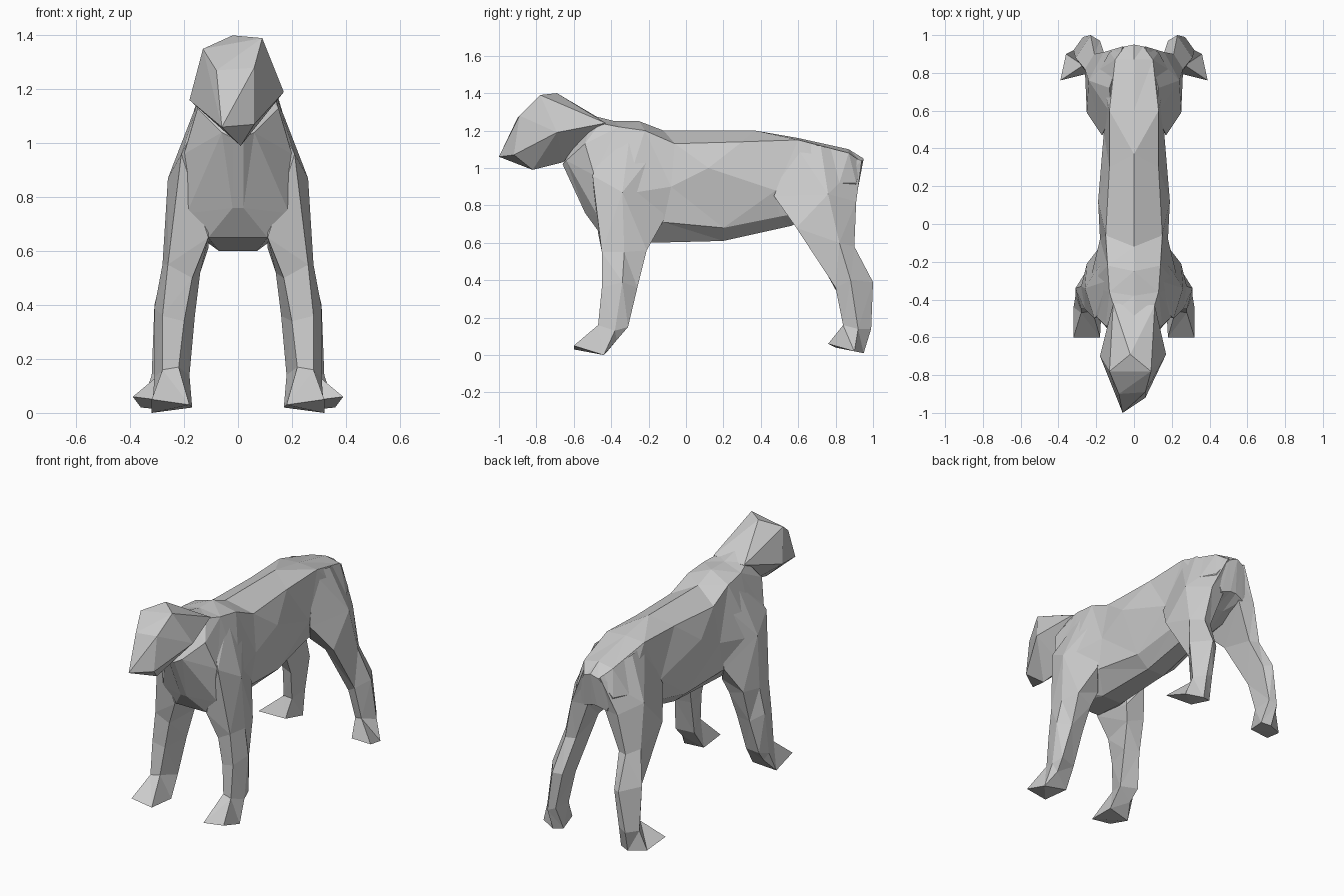
import bpy
import bmesh

# Remove the default object
default = bpy.data.objects.get("Cube")
if default:
    bpy.data.objects.remove(default, do_unlink=True)

# Single flat colour
grey = bpy.data.materials.new("plain_grey")
grey.use_nodes = True
colour = (.6, .6, .6, 1)
grey.diffuse_color = colour
grey.node_tree.nodes["Principled BSDF"].inputs["Base Color"].default_value = colour


def finish(name, bm):
    """Turn a bmesh into a flat shaded, triangulated object."""
    bmesh.ops.triangulate(bm, faces=bm.faces[:])
    bmesh.ops.recalc_face_normals(bm, faces=bm.faces[:])
    mesh = bpy.data.meshes.new(name)
    bm.to_mesh(mesh)
    bm.free()
    mesh.materials.append(grey)
    part = bpy.data.objects.new(name, mesh)
    bpy.context.scene.collection.objects.link(part)
    return part


def loft(name, rings, side=1):
    """Skin a list of equal-sized point rings and cap both ends."""
    bm = bmesh.new()
    loops = [[bm.verts.new((side * x, y, z)) for x, y, z in ring] for ring in rings]
    count = len(loops[0])
    for current, following in zip(loops, loops[1:]):
        for i in range(count):
            j = (i + 1) % count
            bm.faces.new((current[i], current[j], following[j], following[i]))
    bm.faces.new(loops[0])
    bm.faces.new(loops[-1])
    return finish(name, bm)


def hull(name, points):
    """Wrap a faceted convex skin around a few landmark points."""
    bm = bmesh.new()
    verts = [bm.verts.new(point) for point in points]
    result = bmesh.ops.convex_hull(bm, input=verts)
    unused = {v for v in result["geom_interior"] if isinstance(v, bmesh.types.BMVert)}
    bmesh.ops.delete(bm, geom=list(unused), context="VERTS")
    return finish(name, bm)


def mirrored_ring(half):
    """Complete a half ring that starts on the spine; the belly stays flat."""
    return half + [(-x, y, z) for x, y, z in reversed(half[1:])]


# Torso: half rings from spine to belly, neck to rump
neck = [(0, -.5, 1.28), (.1, -.46, 1.24), (.15, -.54, 1.13), (.06, -.64, 1.04), (.02, -.66, 1.02)]
chest = [(0, -.38, 1.25), (.13, -.36, 1.22), (.2, -.49, .96), (.19, -.47, .74), (.02, -.54, .76)]
shoulder = [(0, -.25, 1.25), (.14, -.22, 1.2), (.24, -.33, .86), (.18, -.38, .68), (.11, -.46, .65)]
ribs = [(0, -.12, 1.2), (.15, -.06, 1.13), (.18, -.08, .9), (.17, -.12, .71), (.07, -.2, .6)]
waist = [(0, .37, 1.2), (.13, .3, 1.14), (.19, .12, 1), (.14, .2, .68), (.06, .2, .61)]
loin = [(0, .6, 1.16), (.13, .6, 1.15), (.16, .48, .88), (.12, .5, .74), (.05, .56, .69)]
hip = [(0, .87, 1.1), (.1, .87, 1.08), (.18, .82, .92), (.12, .8, .79), (.03, .78, .78)]
rump = [(0, .95, 1.05), (.05, .94, 1.03), (.13, .91, .92), (.08, .9, .82), (.02, .91, .84)]
loft("torso", [mirrored_ring(half) for half in
               (neck, chest, shoulder, ribs, waist, loin, hip, rump)])

# Head: slightly turned, with blunt muzzle and sloping crown
muzzle = [(-.06, -1, 1.06), (.06, -.92, 1.07), (.01, -.82, .99)]
brow = [(-.08, -.9, 1.27), (.06, -.89, 1.28)]
crown = [(-.13, -.78, 1.35), (.09, -.78, 1.39), (-.02, -.69, 1.4)]
cheeks = [(-.18, -.7, 1.16), (.17, -.69, 1.19)]
nape = [(-.01, -.66, 1.03), (-.11, -.42, 1.24), (.11, -.43, 1.24)]
hull("head", muzzle + brow + crown + cheeks + nape)

# Front leg rings, shoulder to toes
front_leg = [
    [(.1, -.4, 1.18), (.14, -.3, 1.18), (.13, -.14, 1.12), (.08, -.2, 1.1), (.08, -.4, 1.1)],
    [(.21, -.5, .96), (.26, -.34, .87), (.18, -.12, .72), (.11, -.2, .61), (.11, -.47, .65)],
    [(.26, -.45, .55), (.28, -.33, .55), (.25, -.21, .56), (.14, -.23, .52), (.17, -.44, .5)],
    [(.28, -.45, .36), (.31, -.34, .39), (.26, -.26, .36), (.16, -.28, .36), (.2, -.44, .34)],
    [(.28, -.47, .16), (.31, -.38, .13), (.29, -.31, .15), (.18, -.34, .14), (.22, -.46, .17)],
    [(.32, -.6, .05), (.32, -.44, 0), (.28, -.37, .08), (.17, -.42, .02), (.18, -.6, .03)],
]

# Hind leg rings, hip to splayed toes
hind_leg = [
    [(.12, .58, 1.13), (.13, .72, 1.12), (.06, .94, 1.04), (.03, .92, 1), (.05, .6, 1)],
    [(.17, .47, .85), (.24, .76, .86), (.16, .91, .82), (.06, .89, .82), (.1, .57, .72)],
    [(.25, .59, .68), (.26, .82, .6), (.21, .9, .58), (.15, .88, .58), (.16, .64, .64)],
    [(.25, .8, .36), (.31, .88, .4), (.23, 1, .39), (.18, .97, .38), (.2, .81, .33)],
    [(.27, .84, .16), (.32, .92, .14), (.27, .99, .14), (.22, .98, .16), (.22, .85, .15)],
    [(.39, .76, .06), (.36, .9, .02), (.26, .95, .01), (.2, .93, .02), (.23, .8, .04)],
]

# Place both legs on each side
for label, side in (("left", 1), ("right", -1)):
    loft("front_leg_" + label, front_leg, side)
    loft("hind_leg_" + label, hind_leg, side)
